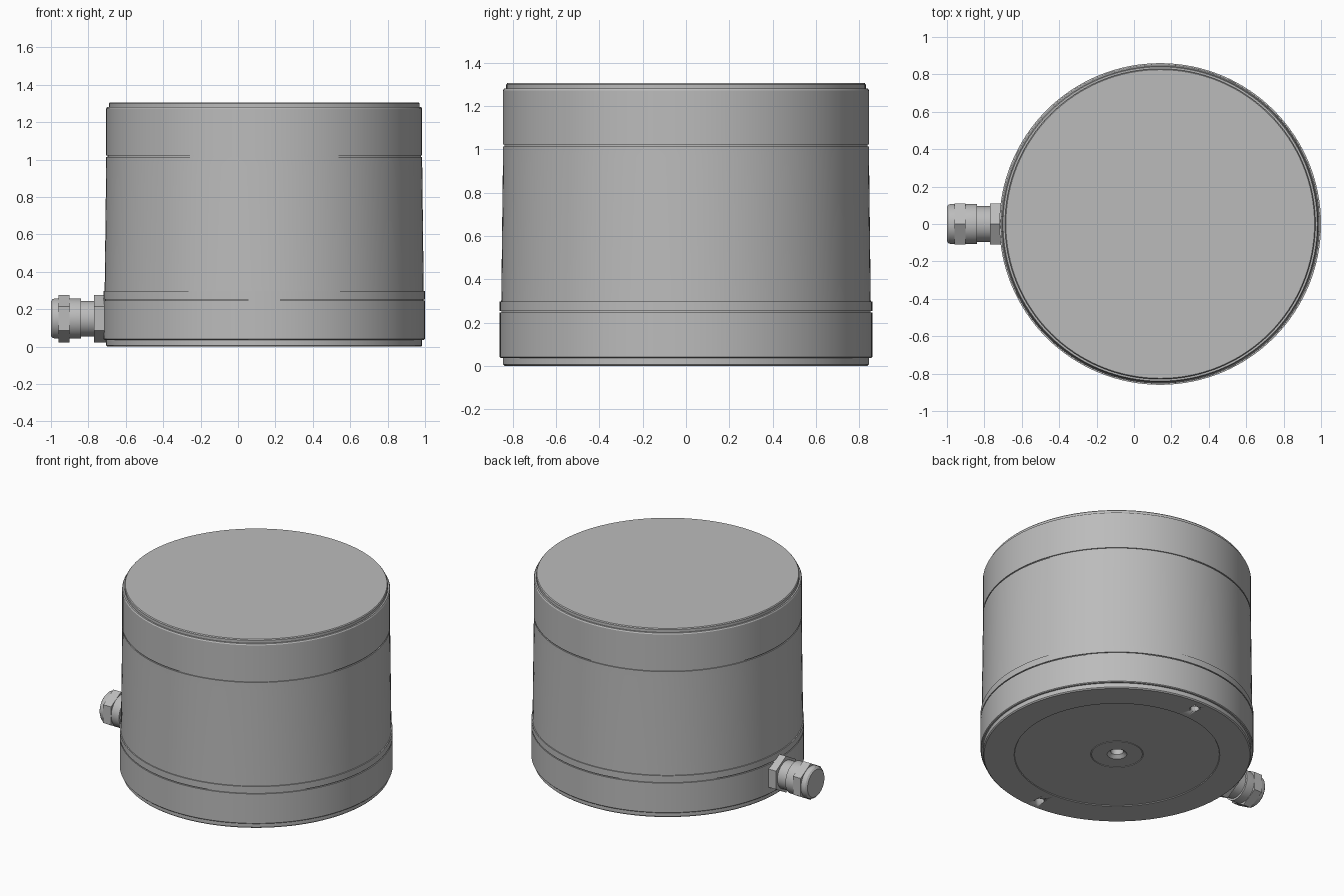
import bpy, bmesh, math
from mathutils import Matrix, Vector

cube = bpy.data.objects.get("Cube")
if cube:
    bpy.data.objects.remove(cube)

AXIS_X = 0.14                      # centre line of the housing
GLAND_Z = 0.15                     # centre line of the cable gland

steel = bpy.data.materials.new("grey_steel")
steel.use_nodes = True
colour = (0.5, 0.5, 0.5, 1)
steel.diffuse_color = colour
steel.node_tree.nodes["Principled BSDF"].inputs["Base Color"].default_value = colour


def finish(name, bm, matrix, smooth=True):
    bmesh.ops.remove_doubles(bm, verts=bm.verts, dist=1e-5)
    bmesh.ops.recalc_face_normals(bm, faces=bm.faces)
    mesh = bpy.data.meshes.new(name)
    bm.to_mesh(mesh)
    bm.free()
    mesh.materials.append(steel)
    obj = bpy.data.objects.new(name, mesh)
    bpy.context.collection.objects.link(obj)
    obj.matrix_world = matrix
    if smooth:
        bpy.ops.object.select_all(action='DESELECT')
        obj.select_set(True)
        bpy.context.view_layer.objects.active = obj
        bpy.ops.object.shade_smooth_by_angle(angle=math.radians(25))
    return obj


def lathe(name, profile, matrix, steps=128):
    """Spin (radius, height) points around the local z axis."""
    bm = bmesh.new()
    verts = [bm.verts.new((r, 0, z)) for r, z in profile]
    edges = [bm.edges.new(pair) for pair in zip(verts, verts[1:])]
    bmesh.ops.spin(bm, geom=verts + edges, cent=(0, 0, 0), axis=(0, 0, 1),
                   angle=math.tau, steps=steps, use_merge=True)
    return finish(name, bm, matrix)


def hex_nut(name, radius, start, end, matrix):
    """Hexagonal prism along local z, corners trimmed by a round chamfer."""
    bm = bmesh.new()
    bmesh.ops.create_cone(bm, cap_ends=True, segments=6, radius1=radius, radius2=radius,
                          depth=end - start,
                          matrix=Matrix.Translation((0, 0, (start + end) / 2))
                          @ Matrix.Rotation(math.pi / 2, 4, 'Z'))
    return finish(name, bm, matrix, smooth=False)


def cut(target, cutter):
    mod = target.modifiers.new(cutter.name, 'BOOLEAN')
    mod.operation = 'DIFFERENCE'
    mod.solver = 'EXACT'
    mod.object = cutter
    bpy.context.view_layer.objects.active = target
    bpy.ops.object.modifier_apply(modifier=mod.name)
    bpy.data.objects.remove(cutter)


body_frame = Matrix.Translation((AXIS_X, 0, 0))

# Housing: base band, tapered wall, upper band and lid, with a bored centre hole
housing = lathe("housing", [
    (0, 0.12), (0.04, 0.12), (0.04, 0.025), (0.062, 0.005),
    (0.16, 0.005), (0.163, 0.01), (0.166, 0.005),
    (0.645, 0.005), (0.648, 0.0), (0.838, 0.0), (0.845, 0.007), (0.845, 0.036),
    (0.855, 0.036), (0.86, 0.041), (0.86, 0.246), (0.852, 0.246), (0.852, 0.253),
    (0.86, 0.253), (0.86, 0.297), (0.853, 0.297),
    (0.845, 0.965), (0.845, 1.014), (0.838, 1.014), (0.838, 1.022), (0.845, 1.022),
    (0.845, 1.272), (0.84, 1.28), (0.83, 1.28), (0.83, 1.3), (0.825, 1.306), (0, 1.306),
], body_frame)

# Two mounting holes in the underside
for side in (-1, 1):
    drill = lathe("drill", [(0, -0.1), (0.03, -0.1), (0.03, 0.1), (0, 0.1)],
                  Matrix.Translation((AXIS_X, 0.76 * side, 0)), 32)
    cut(housing, drill)

# Cable gland: local z points outwards along -x, local y stays sideways
gland_frame = (Matrix.Translation((0, 0, GLAND_Z))
               @ Matrix.Rotation(-math.pi / 2, 4, 'Y'))
lathe("gland_body", [
    (0, 0.68), (0.095, 0.68), (0.095, 0.84), (0.108, 0.84),
    (0.108, 0.975), (0.104, 0.99), (0.093, 1.0), (0, 1.0),
], gland_frame, 48)
hex_nut("gland_flange_nut", 0.127, 0.69, 0.77, gland_frame)
hex_nut("gland_cap_nut", 0.127, 0.9, 0.96, gland_frame)
